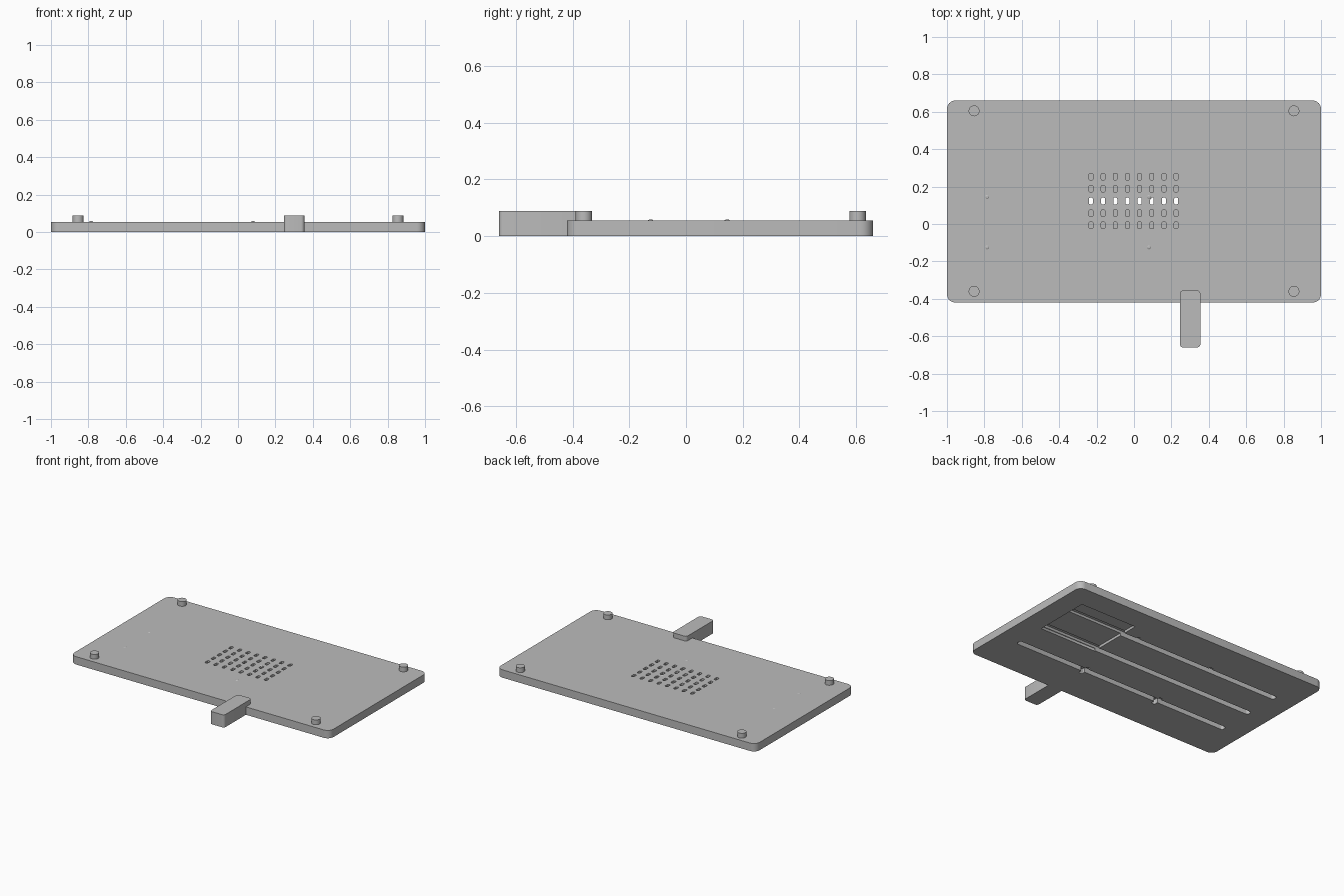
import bpy
import bmesh
import math

cube = bpy.data.objects.get("Cube")
if cube:
    bpy.data.objects.remove(cube, do_unlink=True)

grey = bpy.data.materials.new("plain grey")
grey.use_nodes = True
colour = (0.5, 0.5, 0.5, 1)
grey.diffuse_color = colour
grey.node_tree.nodes["Principled BSDF"].inputs["Base Color"].default_value = colour

THICK = 0.055


def outline(cx, cy, w, h, r, steps):
    """Rounded rectangle as a list of 2D points."""
    points = []
    for i, (sx, sy) in enumerate([(1, 1), (-1, 1), (-1, -1), (1, -1)]):
        for k in range(steps + 1):
            a = math.pi / 2 * (i + k / steps)
            points.append((cx + sx * (w / 2 - r) + r * math.cos(a),
                           cy + sy * (h / 2 - r) + r * math.sin(a)))
    return points


def slabs(name, boxes, z0, z1, r, steps=6):
    """One object made of upright rounded blocks (cx, cy, w, h)."""
    bm = bmesh.new()
    for box in boxes:
        pts = outline(*box, r, steps)
        low = [bm.verts.new((x, y, z0)) for x, y in pts]
        high = [bm.verts.new((x, y, z1)) for x, y in pts]
        bm.faces.new(low[::-1])
        bm.faces.new(high)
        n = len(pts)
        for i in range(n):
            j = (i + 1) % n
            bm.faces.new((low[i], low[j], high[j], high[i]))
    mesh = bpy.data.meshes.new(name)
    bm.to_mesh(mesh)
    bm.free()
    mesh.materials.append(grey)
    obj = bpy.data.objects.new(name, mesh)
    bpy.context.collection.objects.link(obj)
    return obj


def smooth(obj):
    bpy.ops.object.select_all(action='DESELECT')
    obj.select_set(True)
    bpy.context.view_layer.objects.active = obj
    bpy.ops.object.shade_smooth_by_angle(angle=math.radians(30))


def cut(target, cutter):
    cutter.hide_render = True
    mod = target.modifiers.new("cut", 'BOOLEAN')
    mod.operation = 'DIFFERENCE'
    mod.solver = 'EXACT'
    mod.object = cutter
    bpy.context.view_layer.objects.active = target
    bpy.ops.object.modifier_apply(modifier=mod.name)
    bpy.data.objects.remove(cutter, do_unlink=True)


# Cover plate
plate = slabs("cover_plate", [(0, 0.12, 2, 1.08)], 0, THICK, 0.045, 8)

# Blind vent slots in the top; the middle row meets the centre channel
slots = [(-0.23 + 0.065 * i, -0.007 + 0.065 * j, 0.021, 0.036)
         for i in range(8) for j in range(5)]
cut(plate, slabs("slot_cutter", slots, 0.03, 0.1, 0.007, 3))

# Underside: shallow pocket, three long channels and cross notches
cut(plate, slabs("pocket_cutter", [(0.63, 0.30, 0.44, 0.40)], -0.1, 0.018, 0.005, 2))
channels = [(0, y, 1.70, 0.04) for y in (-0.125, 0.125, 0.375)]
cut(plate, slabs("channel_cutter", channels, -0.1, 0.036, 0.015, 4))
notches = [(x, -0.13, 0.028, 0.085) for x in (-0.3, 0.3)]
notches += [(x, 0.39, 0.028, 0.04) for x in (-0.3, 0.3)]
cut(plate, slabs("notch_cutter", notches, -0.1, 0.034, 0.006, 3))
smooth(plate)

# Pull tab on the front edge
tab = slabs("pull_tab", [(0.3, -0.5075, 0.11, 0.305)], 0, 0.088, 0.018, 5)
smooth(tab)

# Corner posts
for x in (-0.855, 0.855):
    for y in (-0.36, 0.605):
        bpy.ops.mesh.primitive_cylinder_add(
            vertices=32, radius=0.029, depth=0.048, location=(x, y, 0.064))
        post = bpy.context.object
        post.name = "corner_post"
        post.data.materials.append(grey)
        smooth(post)

# Low pips barely rising out of the top
for x in (-0.785, 0.08):
    for y in (-0.125, 0.145):
        bpy.ops.mesh.primitive_cone_add(
            vertices=16, radius1=0.015, radius2=0.006, depth=0.006,
            location=(x, y, THICK))
        pip = bpy.context.object
        pip.name = "top_pip"
        pip.data.materials.append(grey)
        smooth(pip)
